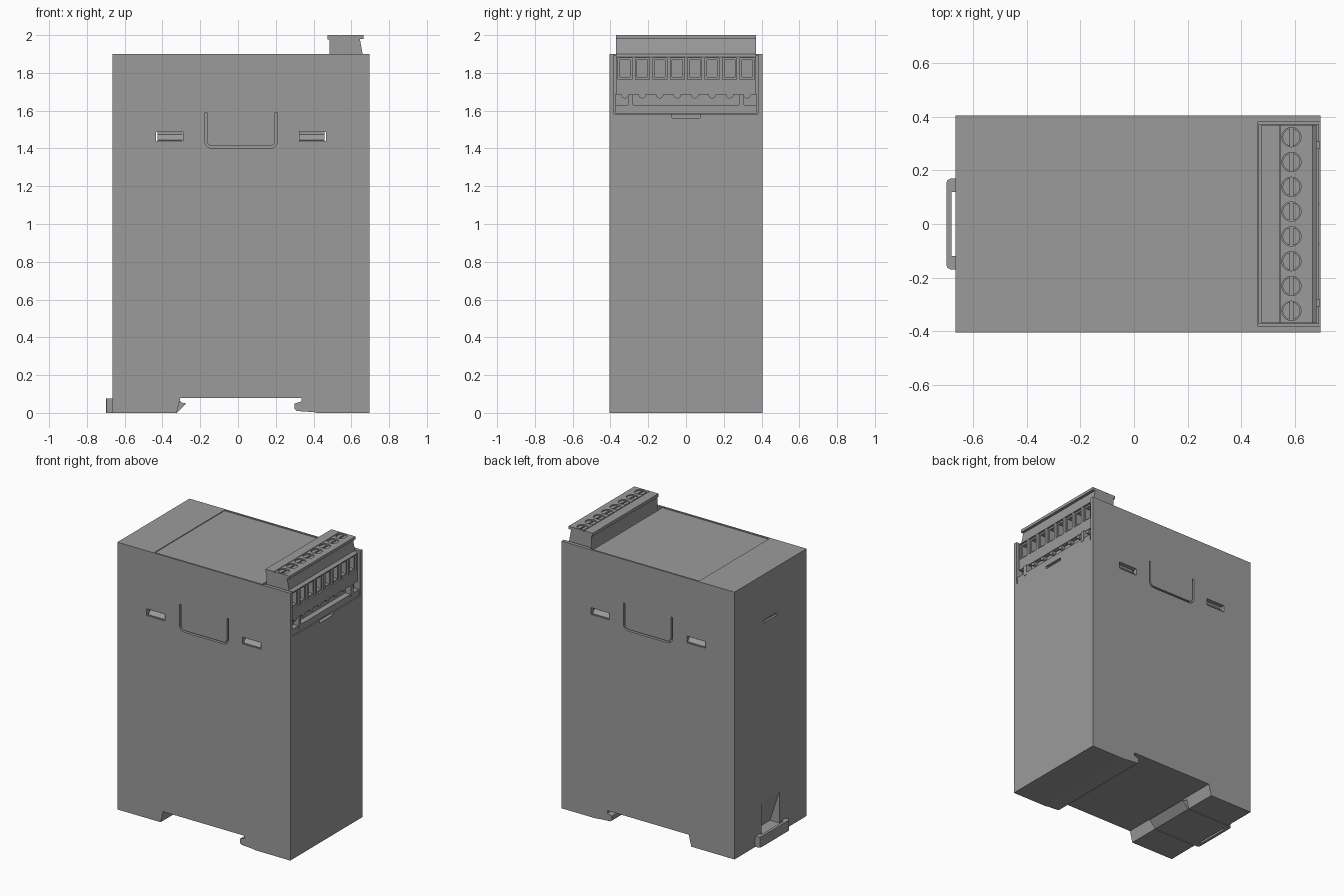
import bpy, bmesh, math
from mathutils import Vector

if "Cube" in bpy.data.objects:
    bpy.data.objects.remove(bpy.data.objects["Cube"])

# Dark grey plastic shared by every part
plastic = bpy.data.materials.new("dark_grey_plastic")
plastic.diffuse_color = (0.33, 0.33, 0.33, 1)
plastic.use_nodes = True
plastic.node_tree.nodes["Principled BSDF"].inputs["Base Color"].default_value = plastic.diffuse_color


def prism(name, pts, a, b, axis='y'):
    """Extrude a closed profile along an axis (profile is xz, yz or xy)."""
    place = {'y': lambda p, t: (p[0], t, p[1]),
             'x': lambda p, t: (t, p[0], p[1]),
             'z': lambda p, t: (p[0], p[1], t)}[axis]
    bm = bmesh.new()
    lo = [bm.verts.new(place(p, a)) for p in pts]
    hi = [bm.verts.new(place(p, b)) for p in pts]
    bm.faces.new(lo)
    bm.faces.new(hi[::-1])
    n = len(pts)
    for i in range(n):
        j = (i + 1) % n
        bm.faces.new((lo[i], hi[i], hi[j], lo[j]))
    bmesh.ops.recalc_face_normals(bm, faces=bm.faces)
    me = bpy.data.meshes.new(name)
    bm.to_mesh(me)
    bm.free()
    me.materials.append(plastic)
    ob = bpy.data.objects.new(name, me)
    bpy.context.collection.objects.link(ob)
    return ob


def box(name, x0, x1, y0, y1, z0, z1):
    return prism(name, [(x0, z0), (x1, z0), (x1, z1), (x0, z1)], y0, y1)


def disc(cx, cy, r, n=24, start=0.0, sweep=2 * math.pi):
    return [(cx + r * math.cos(start + sweep * i / n),
             cy + r * math.sin(start + sweep * i / n)) for i in range(n)]


def cut(ob, *cutters):
    """Subtract each cutter, then discard it."""
    for c in cutters:
        m = ob.modifiers.new("cut", 'BOOLEAN')
        m.operation, m.solver, m.object = 'DIFFERENCE', 'EXACT', c
        bpy.context.view_layer.objects.active = ob
        bpy.ops.object.modifier_apply(modifier=m.name)
        bpy.data.objects.remove(c)


def tongue_profile(cx=0.016, w=0.192, z0=1.40, z1=1.59, r=0.04, t=0.012):
    """U-shaped slit outline with rounded lower corners."""
    def side(o):
        rr = r - o
        left = [(cx - w + r + rr * math.cos(a), z0 + r + rr * math.sin(a))
                for a in (math.pi + math.pi / 2 * i / 6 for i in range(7))]
        right = [(2 * cx - x, z) for x, z in reversed(left)]
        return [(cx - w + o, z1)] + left + right + [(cx + w - o, z1)]
    return side(0) + side(t)[::-1]


# Housing: side profile with the rail slot in the underside
housing = prism("housing", [
    (-0.665, 0), (-0.325, 0), (-0.305, 0.08), (0.335, 0.08), (0.335, 0.06),
    (0.30, 0.05), (0.30, 0.02), (0.31, 0.01), (0.40, 0.004), (0.42, 0),
    (0.695, 0), (0.695, 1.9), (-0.665, 1.9)], -0.405, 0.405)

# Hollow interior, connector pocket, shallow lid recess, foot channel
cut(housing,
    prism("cavity", [(-0.56, 0.12), (0.665, 0.12), (0.665, 1.53), (0.43, 1.53),
                     (0.43, 1.87), (-0.635, 1.87), (-0.635, 0.31), (-0.56, 0.31)],
          -0.375, 0.375),
    box("pocket", 0.46, 0.72, -0.38, 0.38, 1.582, 1.95),
    box("pocket_notch", 0.67, 0.72, -0.075, 0.075, 1.562, 1.60),
    box("lid_recess", -0.38, 0.48, -0.392, 0.392, 1.895, 1.95),
    box("foot_channel", -0.70, -0.28, -0.176, 0.176, -0.05, 0.066),
    prism("ramp", [(-0.665, 0.29), (-0.585, 0.05), (-0.70, 0.05), (-0.70, 0.29)],
          -0.10, 0.10),
    box("left_slit", -0.70, -0.65, -0.075, 0.075, 1.555, 1.575))

# Latch slots, latch tabs and flexible tongue slits on front and back
slots = [(-0.435, -0.29), (0.32, 0.465)]
for s, side in ((-1, "front"), (1, "back")):
    y0, y1 = sorted((s * 0.385, s * 0.43))
    cut(housing, prism("tongue", tongue_profile(), y0, y1))
    for i, (a, b) in enumerate(slots):
        y0, y1 = sorted((s * 0.36, s * 0.43))
        cut(housing, box("slot", a, b, y0, y1, 1.44, 1.488))
        la, lb = (a + 0.008, b - 0.003) if i == 0 else (a + 0.003, b - 0.008)
        prism(f"{side}_latch_{i + 1}",
              [(s * 0.36, 1.41), (s * 0.374, 1.41), (s * 0.398, 1.441),
               (s * 0.398, 1.446), (s * 0.374, 1.474), (s * 0.374, 1.52),
               (s * 0.36, 1.52)], la, lb, 'x')

# Sliding rail foot with hooked tip and two-tier pull handle
prism("rail_foot", [(-0.665, 0), (-0.325, 0), (-0.275, 0.05), (-0.30, 0.055),
                    (-0.305, 0.062), (-0.665, 0.062)], -0.17, 0.17)
prism("foot_handle", [(-0.66, -0.17), (-0.685, -0.17), (-0.697, -0.162), (-0.70, -0.15),
                      (-0.70, 0.15), (-0.697, 0.162), (-0.685, 0.17), (-0.66, 0.17),
                      (-0.66, 0.12), (-0.68, 0.12), (-0.68, -0.12), (-0.66, -0.12)],
      0.0, 0.075, 'z')

# Connector socket in the pocket
prism("socket", [(0.465, 1.585), (0.69, 1.585), (0.69, 1.63), (0.65, 1.63),
                 (0.65, 1.69), (0.465, 1.69)], -0.372, 0.372)
for s in (-1, 1):
    y0, y1 = sorted((s * 0.28, s * 0.307))
    box("socket_peg", 0.64, 0.693, y0, y1, 1.61, 1.685)

# Pluggable terminal block
pitch = 0.0925
rows = [pitch * (i - 3.5) for i in range(8)]
plug = prism("terminal_plug", [
    (0.485, 1.685), (0.68, 1.685), (0.68, 1.885), (0.66, 1.90), (0.645, 1.98),
    (0.665, 1.98), (0.665, 2.0), (0.475, 2.0), (0.475, 1.978), (0.485, 1.978)],
    -0.37, 0.37)
cut(plug, box("groove", 0.542, 0.547, -0.40, 0.40, 1.992, 2.05))

screw = prism("screw", disc(0, 0, 0.033), 1.96, 1.994, 'z')
cut(screw, box("screw_slot", -0.006, 0.006, -0.05, 0.05, 1.98, 2.05))
for i, y in enumerate(rows):
    cut(plug,
        box("cell", 0.668, 0.72, y - 0.037, y + 0.037, 1.765, 1.88),
        box("wire_hole", 0.60, 0.70, y - 0.027, y + 0.027, 1.778, 1.868),
        prism("screw_hole", disc(0.587, y, 0.036), 1.975, 2.05, 'z'))
    sc = screw if i == 0 else bpy.data.objects.new(f"screw_{i + 1}", screw.data)
    if i:
        bpy.context.collection.objects.link(sc)
    sc.location = Vector((0.587, y, 0))
    # Rounded contact bump under each terminal
    prism(f"contact_{i + 1}", disc(y, 1.685, 0.02, 12, math.pi, math.pi) + [(y + 0.02, 1.686)],
          0.64, 0.675, 'x')
